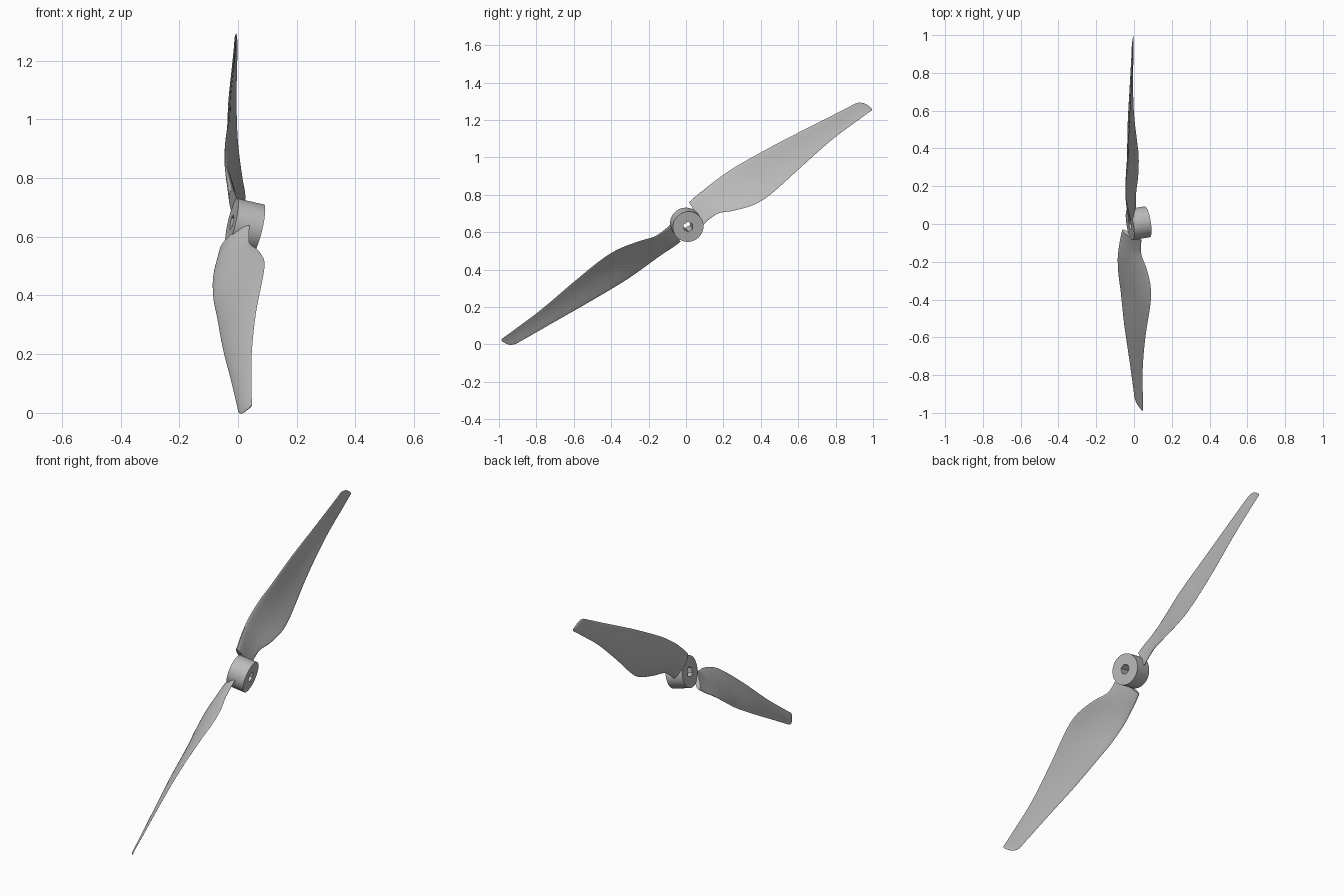
import bpy
import bmesh
import math
from mathutils import Vector, Matrix

if "Cube" in bpy.data.objects:
    bpy.data.objects.remove(bpy.data.objects["Cube"], do_unlink=True)

# Single grey plastic
GREY = (0.5, 0.5, 0.5, 1)
grey = bpy.data.materials.new("grey_plastic")
grey.use_nodes = True
grey.diffuse_color = GREY
grey.node_tree.nodes["Principled BSDF"].inputs["Base Color"].default_value = GREY

# Propeller frame: span, chord and shaft directions
shaft = Vector((0.96, 0.16, -0.22)).normalized()
span = Vector((0, 0.85, 0.53))
span = (span - shaft * span.dot(shaft)).normalized()
chord = shaft.cross(span)
frame = Matrix((span, chord, shaft)).transposed().to_4x4()
frame = Matrix.Translation((0, 0, 0.645)) @ frame


def make_object(name, bm, matrix):
    bmesh.ops.recalc_face_normals(bm, faces=bm.faces)
    mesh = bpy.data.meshes.new(name)
    bm.to_mesh(mesh)
    bm.free()
    mesh.transform(matrix)
    mesh.materials.append(grey)
    obj = bpy.data.objects.new(name, mesh)
    bpy.context.collection.objects.link(obj)
    bpy.ops.object.select_all(action="DESELECT")
    obj.select_set(True)
    bpy.context.view_layer.objects.active = obj
    bpy.ops.object.shade_smooth_by_angle(angle=math.radians(35))
    return obj


def loft(bm, rings, closed=False):
    count = len(rings[0])
    pairs = list(zip(rings, rings[1:]))
    if closed:
        pairs.append((rings[-1], rings[0]))
    for a, b in pairs:
        for i in range(count):
            j = (i + 1) % count
            bm.faces.new((a[i], a[j], b[j], b[i]))


# Blade stations: distance, trailing edge, leading edge, pitch, thickness, lift
STATIONS = [
    (0.075, -0.055, 0.090, 28, 0.030, 0.0),
    (0.13, -0.047, 0.101, 31, 0.026, 0.0),
    (0.18, -0.049, 0.108, 34, 0.022, 0.0),
    (0.25, -0.081, 0.117, 35, 0.019, 0.0),
    (0.36, -0.112, 0.121, 32, 0.017, 0.0),
    (0.46, -0.112, 0.116, 28, 0.016, 0.0),
    (0.67, -0.075, 0.101, 24, 0.014, 0.0),
    (0.90, -0.034, 0.081, 21, 0.011, 0.009),
    (1.08, -0.018, 0.067, 19, 0.008, 0.017),
    (1.12, -0.015, 0.062, 19, 0.007, 0.018),
    (1.15, -0.013, 0.040, 19, 0.006, 0.019),
    (1.167, -0.012, 0.004, 19, 0.004, 0.020),
]


def smooth_stations(rows, steps):
    """Cubic interpolation with slopes that allow uneven spacing."""
    def slope(k, c):
        lo, hi = rows[max(k - 1, 0)], rows[min(k + 1, len(rows) - 1)]
        return (hi[c] - lo[c]) / (hi[0] - lo[0])
    out = []
    for k in range(len(rows) - 1):
        a, b = rows[k], rows[k + 1]
        h = b[0] - a[0]
        for n in range(steps):
            t = n / steps
            row = [a[0] + h * t]
            for c in range(1, len(a)):
                m, q = slope(k, c) * h, slope(k + 1, c) * h
                row.append((2*t**3 - 3*t**2 + 1) * a[c] + (t**3 - 2*t**2 + t) * m
                           + (3*t**2 - 2*t**3) * b[c] + (t**3 - t**2) * q)
            out.append(row)
    return out + [list(rows[-1])]


def make_blade(name, turn):
    bm = bmesh.new()
    rings = []
    sides = 28
    for s, low, high, pitch, thick, lift in smooth_stations(STATIONS, 4):
        angle = math.radians(pitch)
        ring = []
        for i in range(sides):
            a = 2 * math.pi * i / sides
            f = 0.5 + 0.5 * math.cos(a)
            u = low + (high - low) * f
            # Arched airfoil, thicker toward the leading edge
            w = 0.5 * thick * math.sin(a) * (0.65 + 0.5 * f)
            w -= 0.05 * (high - low) * 4 * f * (1 - f)
            ring.append(bm.verts.new((
                s,
                u * math.cos(angle) + w * math.sin(angle),
                -u * math.sin(angle) + w * math.cos(angle) + lift)))
        rings.append(ring)
    loft(bm, rings)
    bm.faces.new(rings[0])
    bm.faces.new(rings[-1])
    make_object(name, bm, frame @ Matrix.Rotation(turn, 4, "Z"))


make_blade("upper_blade", 0)
make_blade("lower_blade", math.pi)

# Hub: round collar with a six-sided bore
bm = bmesh.new()
segments = 60
sector = math.pi / 3
back, front = -0.022, 0.073


def hub_ring(z, bore):
    ring = []
    for i in range(segments):
        a = 2 * math.pi * i / segments
        r = 0.024 / math.cos(a % sector - sector / 2) if bore else 0.083
        ring.append(bm.verts.new((r * math.cos(a), r * math.sin(a), z)))
    return ring


loft(bm, [hub_ring(back, False), hub_ring(front, False),
          hub_ring(front, True), hub_ring(back, True)], closed=True)
make_object("hub", bm, frame)
